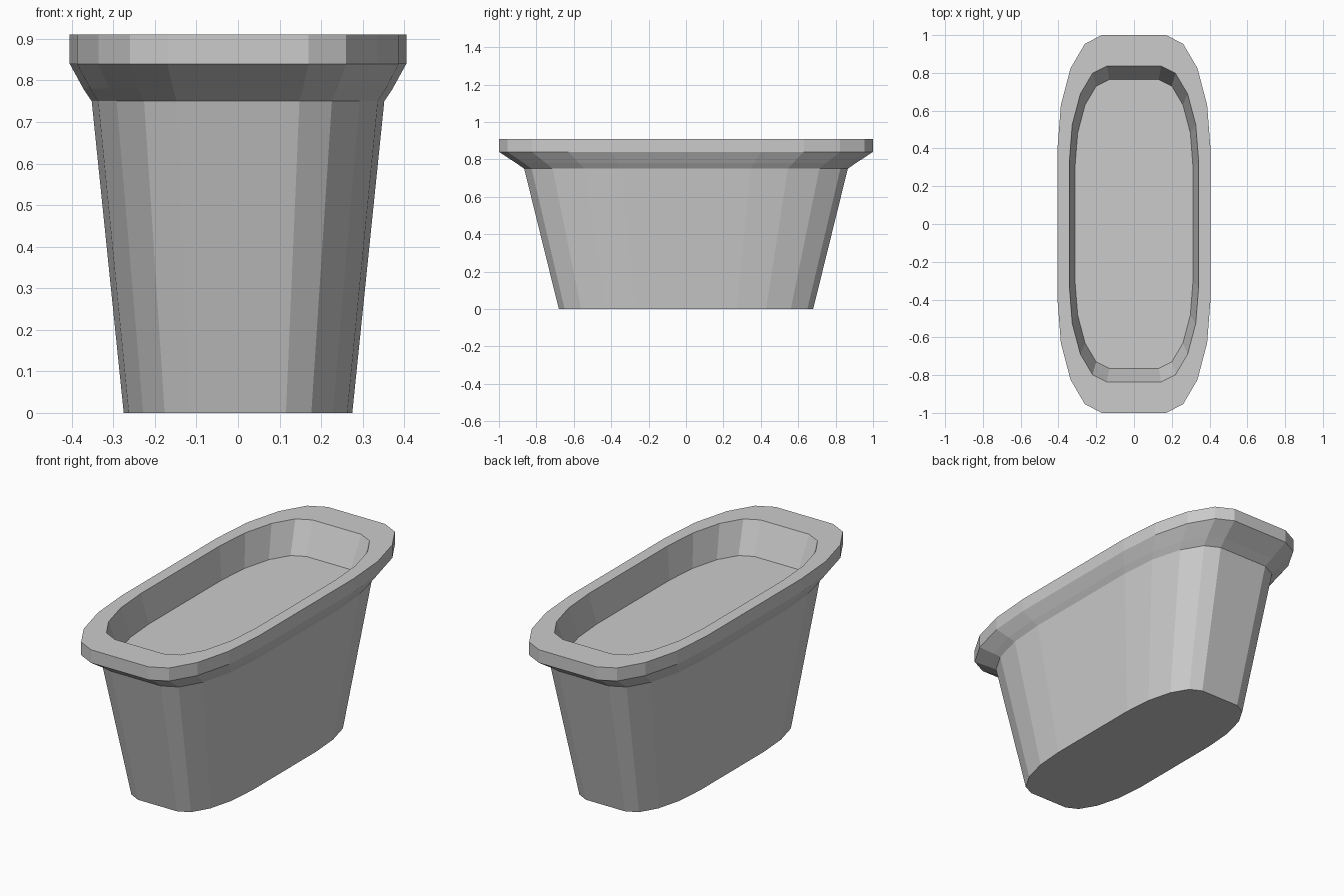
import bpy, bmesh
from math import sin, cos, pi

if "Cube" in bpy.data.objects:
    bpy.data.objects.remove(bpy.data.objects["Cube"])

# Rim outline: rounded rectangle with stretched four-segment corners
HALF_X, HALF_Y = 0.405, 1.0
FLAT_X, FLAT_Y = 0.17, 0.40
STEPS = 4


def outline(sx, sy):
    pts = []
    for q, (mx, my) in enumerate([(1, 1), (-1, 1), (-1, -1), (1, -1)]):
        for i in range(STEPS + 1):
            a = (q + i / STEPS) * pi / 2
            x = mx * FLAT_X + (HALF_X - FLAT_X) * cos(a)
            y = my * FLAT_Y + (HALF_Y - FLAT_Y) * sin(a)
            pts.append((x * sx / HALF_X, y * sy / HALF_Y))
    return pts


def loft(name, rings):
    """Skin (half width, half length, z) rings and cap both ends."""
    bm = bmesh.new()
    loops = [[bm.verts.new((x, y, z)) for x, y in outline(sx, sy)]
             for sx, sy, z in rings]
    n = len(loops[0])
    for a, b in zip(loops, loops[1:]):
        for i in range(n):
            j = (i + 1) % n
            bm.faces.new((a[i], a[j], b[j], b[i]))
    bm.faces.new(loops[0][::-1])
    bm.faces.new(loops[-1])
    mesh = bpy.data.meshes.new(name)
    bm.to_mesh(mesh)
    bm.free()
    obj = bpy.data.objects.new(name, mesh)
    bpy.context.collection.objects.link(obj)
    return obj


# Tapered planter: body, flared collar, rim, then inner wall down to the soil level
loft("planter", [
    (0.275, 0.68, 0.0),
    (0.352, 0.865, 0.75),
    (0.372, 0.908, 0.78),
    (0.405, 1.0, 0.84),
    (0.405, 1.0, 0.91),
    (0.342, 0.836, 0.91),
    (0.312, 0.765, 0.745),
])
